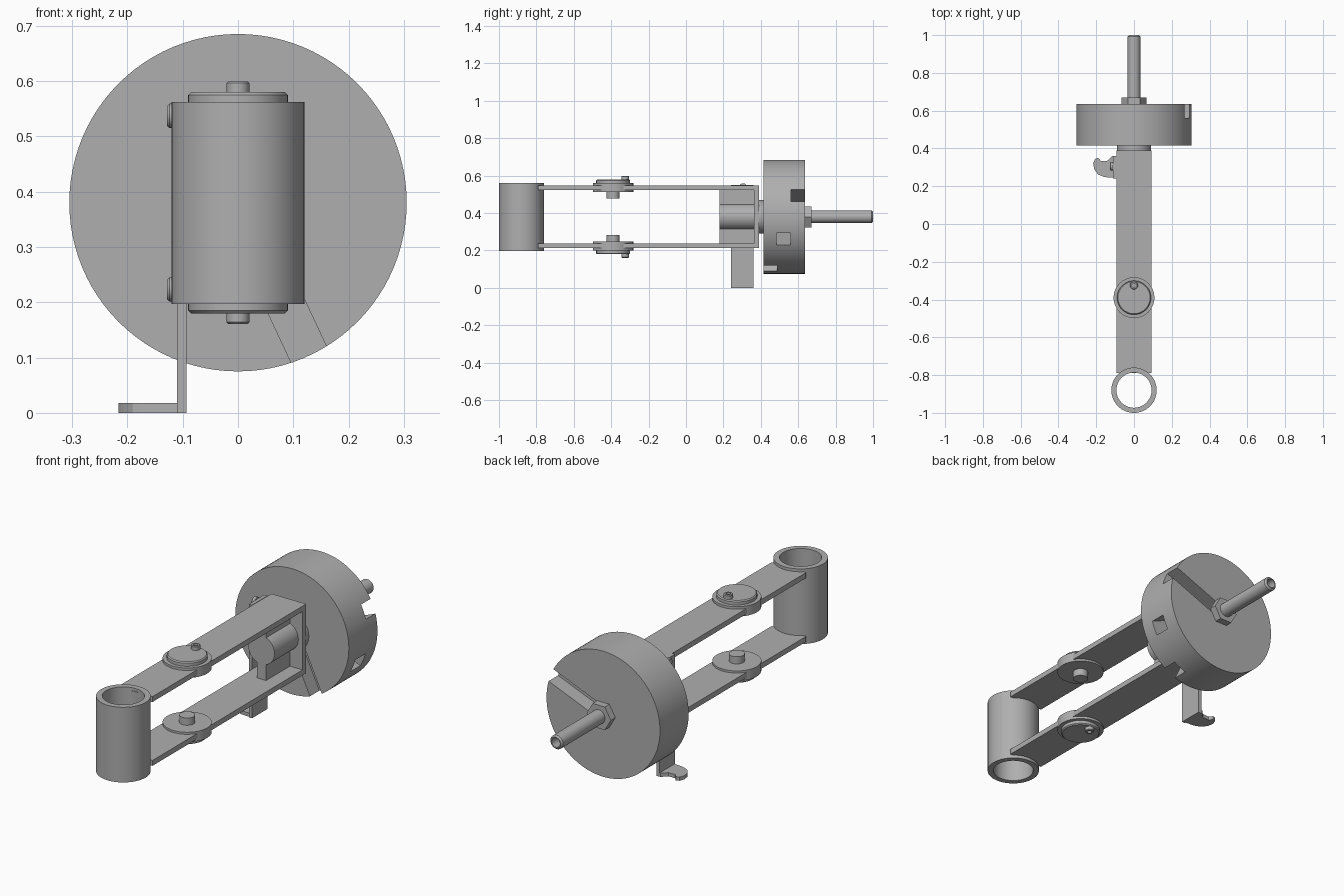
import bpy, bmesh, math
from mathutils import Matrix, Vector

if "Cube" in bpy.data.objects:
    bpy.data.objects.remove(bpy.data.objects["Cube"])

grey = bpy.data.materials.new("machined_grey")
grey.use_nodes = True
GREY = (0.43, 0.43, 0.43, 1)
grey.diffuse_color = GREY
grey.node_tree.nodes["Principled BSDF"].inputs["Base Color"].default_value = GREY

MID = 0.38  # height of the main axis
AXES = {
    "z": Matrix.Identity(4),
    "-z": Matrix.Rotation(math.pi, 4, "X"),
    "y": Matrix.Rotation(-math.pi / 2, 4, "X"),
    "-x": Matrix.Rotation(-math.pi / 2, 4, "Y"),
}


def finish(name, bm, smooth=False):
    bmesh.ops.recalc_face_normals(bm, faces=bm.faces)
    mesh = bpy.data.meshes.new(name)
    bm.to_mesh(mesh)
    bm.free()
    mesh.materials.append(grey)
    ob = bpy.data.objects.new(name, mesh)
    bpy.context.collection.objects.link(ob)
    if smooth:
        shade(ob)
    return ob


def activate(ob):
    bpy.ops.object.select_all(action="DESELECT")
    ob.select_set(True)
    bpy.context.view_layer.objects.active = ob


def shade(ob):
    activate(ob)
    bpy.ops.object.shade_smooth_by_angle(angle=math.radians(30))


def box(name, x, y, z):
    """Box from (min, max) pairs."""
    bm = bmesh.new()
    bmesh.ops.create_cube(bm, size=1)
    for v in bm.verts:
        v.co = [(lo + hi) / 2 + c * (hi - lo) for c, (lo, hi) in zip(v.co, (x, y, z))]
    return finish(name, bm)


def lathe(name, profile, loc, axis="z", seg=64):
    """Revolve (radius, height) points; the profile is closed at the axis or on itself."""
    bm = bmesh.new()
    verts = [bm.verts.new((r, 0, h)) for r, h in profile]
    for a, b in zip(verts, verts[1:]):
        bm.edges.new((a, b))
    bmesh.ops.spin(bm, geom=bm.verts[:] + bm.edges[:], cent=(0, 0, 0), axis=(0, 0, 1),
                   angle=2 * math.pi, steps=seg)
    bmesh.ops.remove_doubles(bm, verts=bm.verts, dist=1e-5)
    bmesh.ops.transform(bm, matrix=Matrix.Translation(Vector(loc)) @ AXES[axis], verts=bm.verts)
    return finish(name, bm, smooth=seg > 6)


def rod(name, r, h, loc, axis="z", seg=64, bevel=0.0):
    pts = [(0, 0), (r, 0), (r, h), (0, h)]
    if bevel:
        pts[2:3] = [(r, h - bevel), (r - bevel, h)]
    return lathe(name, pts, loc, axis, seg)


def cut(ob, cutter):
    mod = ob.modifiers.new("cut", "BOOLEAN")
    mod.operation, mod.solver, mod.object = "DIFFERENCE", "EXACT", cutter
    activate(ob)
    bpy.ops.object.modifier_apply(modifier=mod.name)
    bpy.data.objects.remove(cutter)


# Open sleeve at the front end
lathe("front_sleeve", [(0.093, 0), (0.12, 0), (0.12, 0.365), (0.093, 0.365), (0.093, 0)],
      (0, -0.88, 0.197))

# Paired arms with pivot joints, mirrored about the main axis
for side, s in (("upper", 1), ("lower", -1)):
    def span(a, b):
        return tuple(sorted((MID + s * a, MID + s * b)))

    axis = "z" if s > 0 else "-z"

    def at(y, h):
        return (0, y, MID + s * h)

    box(side + "_arm", (-0.093, 0.093), (-0.79, 0.39), span(0.142, 0.168))
    rod(side + "_joint_collar", 0.108, 0.048, at(-0.39, 0.132), axis)
    rod(side + "_joint_cap", 0.09, 0.021, at(-0.39, 0.179), axis, bevel=0.005)
    rod(side + "_joint_stud", 0.035, 0.04, at(-0.39, 0.097), axis, bevel=0)
    lathe(side + "_lock_pin",
          [(0, 0), (0.021, 0), (0.021, 0.017), (0.018, 0.02), (0.011, 0.02), (0.011, 0.006), (0, 0.006)],
          at(-0.325, 0.199), axis, 24)
    # Screw holding the foot bracket on the arm edge
    rod(side + "_bracket_screw", 0.022, 0.018, (-0.11, 0.305, MID + s * 0.157), "-x", 32, bevel=0.004)

# End plate, web and central boss
box("end_plate", (-0.093, 0.093), (0.363, 0.39), (0.212, 0.548))
box("centre_web", (-0.025, 0.025), (0.18, 0.365), (0.235, 0.525))
rod("centre_boss", 0.07, 0.185, (0, 0.18, MID), "y")
rod("hub_flange", 0.09, 0.03, (0, 0.388, MID), "y")

# Drum with three radial slots stepped in angle and depth
drum = rod("drum", 0.305, 0.22, (0, 0.415, MID), "y", 96)
for angle, y0, y1 in ((22, 0.562, 0.66), (-23, 0.483, 0.56), (-65, 0.39, 0.487)):
    cutter = box("slot_cutter", (0, 0.4), (y0, y1), (-0.035, 0.035))
    cutter.hide_render = True
    cutter.data.transform(Matrix.Translation((0, 0, MID)) @ Matrix.Rotation(-math.radians(angle), 4, "Y"))
    cut(drum, cutter)
shade(drum)

# Hex nut and hollow-ended spindle
rod("spindle_nut", 0.065, 0.036, (0, 0.634, MID), "y", 6)
lathe("spindle", [(0, 0), (0.034, 0), (0.034, 0.582), (0.027, 0.59), (0.022, 0.59), (0.022, 0.53), (0, 0.53)],
      (0, 0.41, MID), "y", 40)

# Foot bracket with a hooked toe
box("bracket_leg", (-0.11, -0.093), (0.24, 0.36), (0, 0.55))
toe = [(-0.1, 0.245), (-0.155, 0.248), (-0.19, 0.262), (-0.21, 0.288), (-0.216, 0.32), (-0.206, 0.345),
       (-0.19, 0.35), (-0.175, 0.333), (-0.14, 0.335), (-0.115, 0.36), (-0.1, 0.36)]
bm = bmesh.new()
face = bm.faces.new([bm.verts.new((x, y, 0)) for x, y in toe])
top = bmesh.ops.extrude_face_region(bm, geom=[face])["geom"]
bmesh.ops.translate(bm, vec=(0, 0, 0.018), verts=[g for g in top if isinstance(g, bmesh.types.BMVert)])
finish("bracket_toe", bm, smooth=True)
